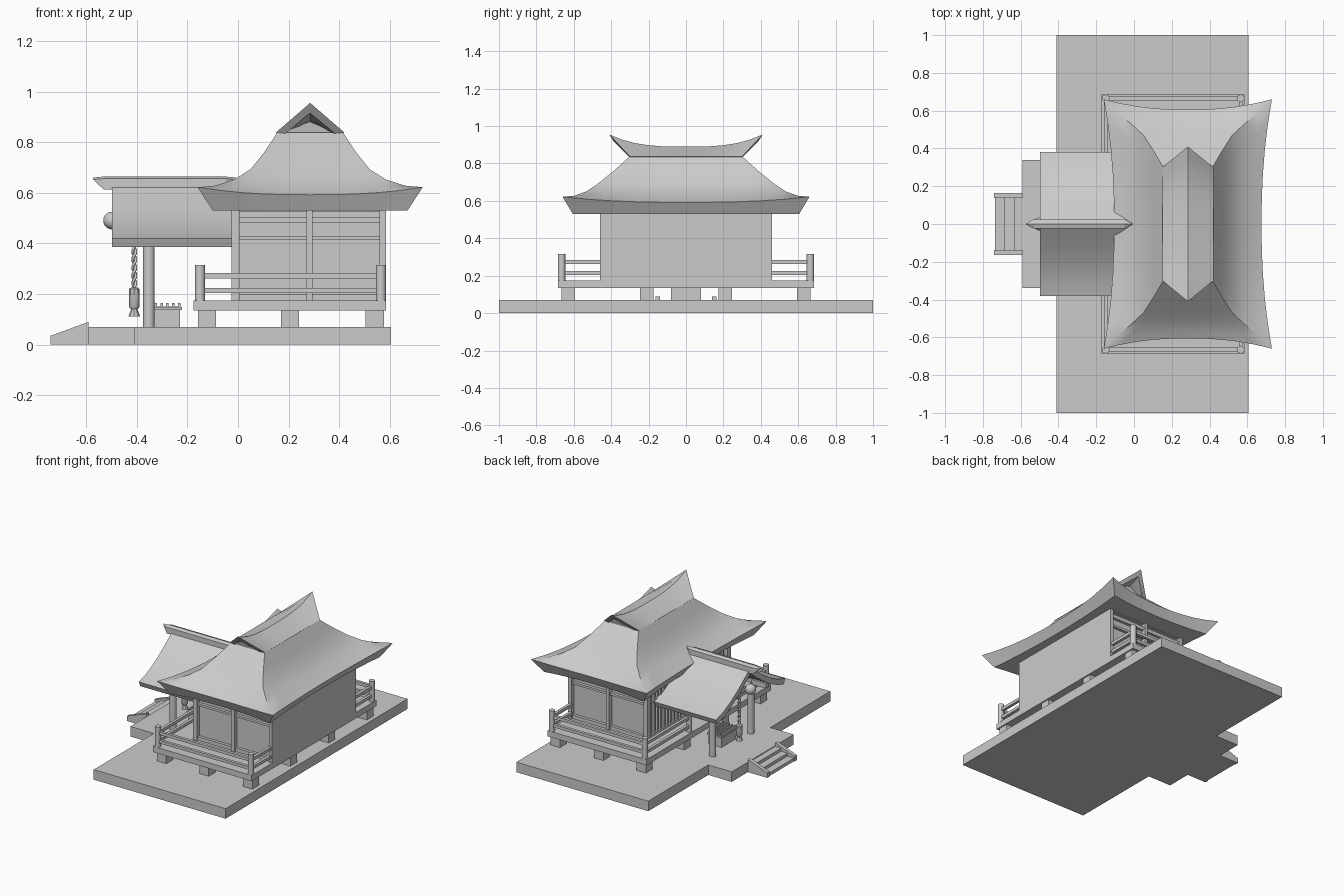
import bpy, bmesh, math
from mathutils import Vector

if "Cube" in bpy.data.objects:
    bpy.data.objects.remove(bpy.data.objects["Cube"])


def mesh(name, verts, faces, smooth=None):
    me = bpy.data.meshes.new(name)
    bm = bmesh.new()
    vs = [bm.verts.new(v) for v in verts]
    for f in faces:
        bm.faces.new([vs[i] for i in f])
    bmesh.ops.recalc_face_normals(bm, faces=bm.faces)
    bm.to_mesh(me)
    bm.free()
    ob = bpy.data.objects.new(name, me)
    bpy.context.collection.objects.link(ob)
    if smooth:
        bpy.ops.object.select_all(action='DESELECT')
        ob.select_set(True)
        bpy.context.view_layer.objects.active = ob
        bpy.ops.object.shade_smooth_by_angle(angle=math.radians(smooth))
    return ob


def extrude(name, loop_a, loop_b, smooth=None):
    """Solid between two matching closed outlines."""
    n = len(loop_a)
    faces = [tuple(range(n)), tuple(range(n, 2 * n))]
    faces += [(i, (i + 1) % n, n + (i + 1) % n, n + i) for i in range(n)]
    return mesh(name, loop_a + loop_b, faces, smooth)


def box(name, x0, x1, y0, y1, z0, z1):
    q = [(x0, y0), (x1, y0), (x1, y1), (x0, y1)]
    return extrude(name, [(x, y, z0) for x, y in q], [(x, y, z1) for x, y in q])


def lathe(name, x, y, prof, n=16):
    """Revolve (radius, z) profile about a vertical axis."""
    verts = [(x + r * math.cos(2 * math.pi * k / n), y + r * math.sin(2 * math.pi * k / n), z)
             for r, z in prof for k in range(n)]
    m = len(prof)
    faces = [(j * n + k, j * n + (k + 1) % n, (j + 1) * n + (k + 1) % n, (j + 1) * n + k)
             for j in range(m - 1) for k in range(n)]
    faces += [tuple(range(n)), tuple(range((m - 1) * n, m * n))]
    return mesh(name, verts, faces, 40)


# Stone base and front landing
box("stone_base", -.41, .605, -1, 1, 0, .07)
box("front_landing", -.59, -.41, -.34, .34, 0, .07)

# Front steps
side = [(-.74, 0), (-.74, .035), (-.59, .09), (-.59, 0)]
for s in (-1, 1):
    extrude("step_stringer", [(x, s * .163, z) for x, z in side], [(x, s * .138, z) for x, z in side])
for i in range(3):
    box("step", -.735 + .05 * i, -.59, -.14, .14, 0, .022 + .021 * i)

# Veranda floor and its footings
box("veranda_floor", -.175, .585, -.685, .685, .135, .175)
for x in (-.122, .205, .54):
    for y in (-.63, -.21, .21, .63):
        box("footing", x - .036, x + .036, y - .036, y + .036, .07, .135)

# Railings
for s in (-1, 1):
    for x, y in ((-.15, .665), (.565, .665), (-.15, .18)):
        lathe("rail_post", x, s * y, [(.02, .175), (.02, .315)])
    for z0, z1 in ((.203, .224), (.262, .283)):
        a, b = sorted((s * .655, s * .675))
        box("side_rail", -.15, .565, a, b, z0, z1)
        a, b = sorted((s * .18, s * .665))
        box("front_rail", -.16, -.14, a, b, z0, z1)
        a, b = sorted((s * .455, s * .665))
        box("rear_rail", .555, .575, a, b, z0, z1)

# Hall: core, framed sides, lattice front
box("hall_core", .005, .585, -.43, .43, .175, .56)
for s in (-1, 1):
    a, b = sorted((s * .42, s * .46))
    for x0, x1 in ((-.025, .005), (.27, .295), (.56, .585)):
        box("hall_post", x0, x1, a, b, .175, .56)
    for z0, z1 in ((.175, .2), (.415, .43), (.48, .505), (.525, .56)):
        c, d = sorted((s * .42, s * .45))
        box("hall_beam", 0, .57, c, d, z0, z1)
for z0, z1 in ((.175, .2), (.42, .435), (.5, .56)):
    box("front_beam", -.02, .01, -.43, .43, z0, z1)
for i in range(23):
    y = -.396 + .036 * i
    box("lattice_bar", -.012, .008, y - .007, y + .007, .2, .5)

# Main hip roof: stacked rings with bowed sides and lifted corners
CX = .285
N = 10
rings = [(.385, .605, .03, .53, .53), (.445, .66, .055, .592, .622), (.375, .595, .03, .612, .628),
         (.3, .53, .015, .645, .652), (.235, .47, .005, .69, .693), (.18, .385, 0, .762, .762),
         (.13, .3, 0, .838, .838)]
rv = []
for hx, hy, sag, zm, zc in rings:
    for k in range(4):
        for i in range(N):
            t = -1 + 2 * i / N
            bow = sag * (1 - abs(t) ** 2.2)
            z = zm + (zc - zm) * abs(t) ** 2.5
            x, y = [(hx * t, -hy + bow), (hx - bow, hy * t), (-hx * t, hy - bow), (-hx + bow, -hy * t)][k]
            rv.append((CX + x, y, z))
M = 4 * N
rf = [(j * M + i, j * M + (i + 1) % M, (j + 1) * M + (i + 1) % M, (j + 1) * M + i)
      for j in range(len(rings) - 1) for i in range(M)]
rf += [tuple(range(M)), tuple(range((len(rings) - 1) * M, len(rings) * M))]
mesh("hip_roof", rv, rf, 35)

# Upper gable roof with upswept ridge ends
gv, gf = [], []
G = 12
for i in range(G + 1):
    t = -1 + 2 * i / G
    ridge = .89 + .065 * abs(t) ** 3
    gv += [(CX - .135, .3 * t, .838), (CX, .41 * t, ridge), (CX + .135, .3 * t, .838),
           (CX + .115, .29 * t, .82), (CX, .385 * t, ridge - .04), (CX - .115, .29 * t, .82)]
for i in range(G):
    gf += [(6 * i + k, 6 * i + (k + 1) % 6, 6 * i + 6 + (k + 1) % 6, 6 * i + 6 + k) for k in range(6)]
for b in (0, 6 * G):
    gf += [(b, b + 1, b + 4, b + 5), (b + 1, b + 2, b + 3, b + 4)]
mesh("gable_roof", gv, gf, 30)
for s in (-1, 1):
    extrude("gable_wall", [(CX - .12, s * .285, .83), (CX + .12, s * .285, .83), (CX, s * .3, .915)],
            [(CX - .12, s * .26, .83), (CX + .12, s * .26, .83), (CX, s * .27, .88)])

# Porch roof: concave gable section run along x
half = [(.38, .42), (.3, .445), (.22, .485), (.14, .535), (.07, .587)]
under = [(.065, .545), (.14, .492), (.22, .442), (.3, .405), (.365, .385)]
sec = half + [(0, .64)] + [(-y, z) for y, z in reversed(half)]
sec += [(-y, z) for y, z in reversed(under)] + [(0, .598)] + under
extrude("porch_roof", [(-.497, y, z) for y, z in sec], [(-.02, y, z) for y, z in sec], 30)

# Porch ridge cap with pointed ends
cv = []
for x, w, zt, zb in ((-.572, .003, .66, .652), (-.53, .025, .664, .612), (-.05, .025, .664, .612), (-.008, .003, .66, .652)):
    cv += [(x, -w, zb), (x, w, zb), (x, w, zt - .008), (x, 0, zt), (x, -w, zt - .008)]
cf = [(5 * j + k, 5 * j + (k + 1) % 5, 5 * j + 5 + (k + 1) % 5, 5 * j + 5 + k) for j in range(3) for k in range(5)]
mesh("porch_ridge_cap", cv, cf + [tuple(range(5)), tuple(range(15, 20))])

# Porch posts and beams
for s in (-1, 1):
    lathe("porch_post", -.352, s * .21, [(.023, .07), (.023, .455)])
    box("porch_side_beam", -.48, -.02, s * .21 - .015, s * .21 + .015, .415, .45)
box("porch_cross_beam", -.37, -.335, -.25, .25, .395, .43)
box("porch_ridge_beam", -.48, -.02, -.015, .015, .56, .6)

# Round bell under the porch gable
lathe("bell", -.497, 0, [(.035 * math.sin(a * math.pi / 10) + .0005, .49 - .035 * math.cos(a * math.pi / 10))
                         for a in range(11)])

# Twisted bell rope with handle and tassel
for ph in (0, math.pi):
    cu = bpy.data.curves.new("bell_rope", 'CURVE')
    cu.dimensions = '3D'
    cu.bevel_depth = .006
    cu.bevel_resolution = 1
    sp = cu.splines.new('POLY')
    sp.points.add(60)
    for i, p in enumerate(sp.points):
        a = ph + i * .5
        p.co = (-.41 + .006 * math.cos(a), .006 * math.sin(a), .21 + i * .005, 1)
    bpy.context.collection.objects.link(bpy.data.objects.new("bell_rope", cu))
lathe("rope_handle", -.41, 0, [(.014, .14), (.021, .15), (.021, .22), (.012, .225)], 8)
lathe("rope_tassel", -.41, 0, [(.023, .112), (.01, .145)], 8)

# Offering box with slatted top
box("offering_box", -.33, -.23, -.08, .08, .07, .15)
box("offering_box_rim", -.335, -.222, -.088, .088, .137, .148)
for i in range(5):
    x = -.325 + .023 * i
    box("offering_box_slat", x - .005, x + .005, -.08, .08, .148, .165)
